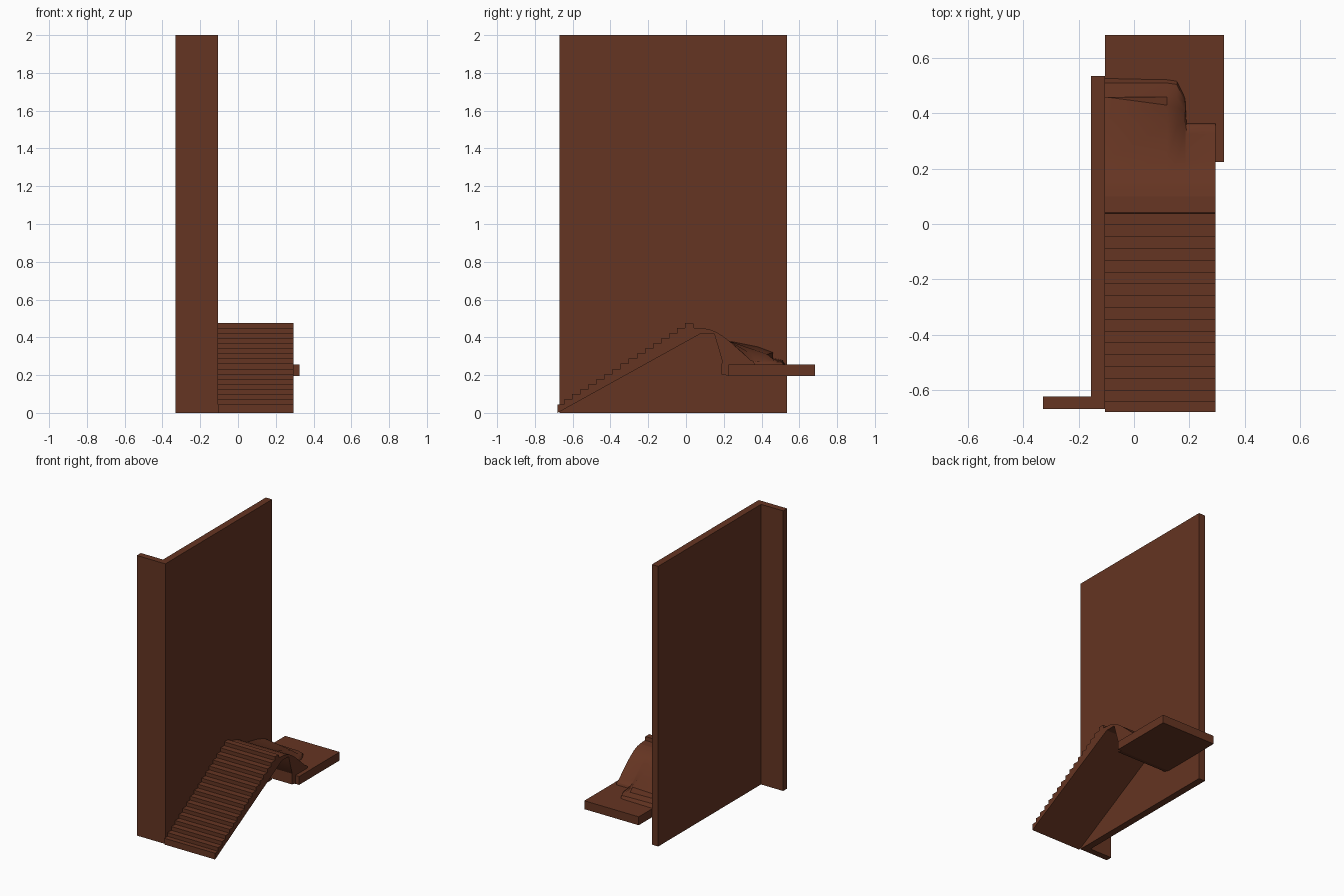
import bpy, bmesh

if "Cube" in bpy.data.objects:
    bpy.data.objects.remove(bpy.data.objects["Cube"])

mat = bpy.data.materials.new("brown_stone")
mat.diffuse_color = (0.13, 0.035, 0.016, 1)
mat.use_nodes = True
mat.node_tree.nodes["Principled BSDF"].inputs["Base Color"].default_value = mat.diffuse_color


def loft(name, sections, smooth=False):
    """Closed solid through matching rings of 3D points."""
    bm = bmesh.new()
    rings = [[bm.verts.new(p) for p in s] for s in sections]
    n = len(rings[0])
    for a, b in zip(rings, rings[1:]):
        for i in range(n):
            j = (i + 1) % n
            bm.faces.new((a[i], a[j], b[j], b[i]))
    bm.faces.new(rings[0])
    bm.faces.new(rings[-1][::-1])
    bmesh.ops.recalc_face_normals(bm, faces=bm.faces)
    me = bpy.data.meshes.new(name)
    bm.to_mesh(me)
    bm.free()
    ob = bpy.data.objects.new(name, me)
    me.materials.append(mat)
    bpy.context.collection.objects.link(ob)
    if smooth:
        bpy.context.view_layer.objects.active = ob
        ob.select_set(True)
        bpy.ops.object.shade_smooth_by_angle(angle=0.6)
        ob.select_set(False)
    return ob


def along_x(profile, x):
    return [(x, y, z) for y, z in profile]


X0, X1 = -0.105, 0.295

# Tall L-shaped wall
plan = [(-0.33, -0.67), (X0, -0.67), (X0, 0.535), (-0.155, 0.535),
        (-0.155, -0.625), (-0.33, -0.625)]
loft("wall", [[(x, y, z) for x, y in plan] for z in (0, 2)])

# Stair flight with sloping underside and short top landing
steps, run, rise = 16, 0.0427, 0.0269
flight = [(-0.68, 0.0), (-0.68, 0.045)]
for i in range(steps):
    y, z = -0.645 + i * run, 0.045 + i * rise
    flight += [(y, z), (y, z + rise)]
flight += [(0.038, 0.475), (0.042, 0.45), (0.10, 0.447), (0.10, 0.418), (0.075, 0.418)]
loft("stairs", [along_x(flight, x) for x in (X0, X1)])

# Landing slab beyond the stairs
slab = [(0.225, 0.195), (0.683, 0.195), (0.683, 0.255), (0.225, 0.255)]
loft("landing_slab", [along_x(slab, x) for x in (X0, 0.325)])

# Broken lip at the front of the slab
lip = [(0.187, 0.205), (0.23, 0.195), (0.23, 0.255), (0.19, 0.28)]
loft("slab_lip", [along_x(lip, x) for x in (X0, X1)])

# Curved ramp slumping onto the slab: tail of each profile changes across x
crest = [(0.10, 0.447), (0.13, 0.44), (0.16, 0.428), (0.19, 0.41)]
under = [(0.22, 0.25), (0.19, 0.28), (0.15, 0.418), (0.10, 0.418)]
tails = [
    (X0, [(.23, .38), (.38, .35), (.46, .32), (.46, .29), (.51, .28), (.53, .25)]),
    (0.12, [(.23, .38), (.36, .335), (.43, .31), (.46, .285), (.51, .275), (.525, .25)]),
    (0.155, [(.23, .38), (.35, .31), (.42, .285), (.46, .28), (.505, .27), (.52, .25)]),
    (0.185, [(.23, .38), (.34, .285), (.37, .27), (.41, .268), (.44, .265), (.46, .25)]),
    (0.19, [(.23, .38), (.325, .295), (.34, .28), (.355, .275), (.36, .27), (.365, .25)]),
    (X1, [(.23, .38), (.325, .295), (.34, .28), (.355, .275), (.36, .27), (.365, .25)]),
]
loft("slumped_ramp", [along_x(crest + t + under, x) for x, t in tails], True)
